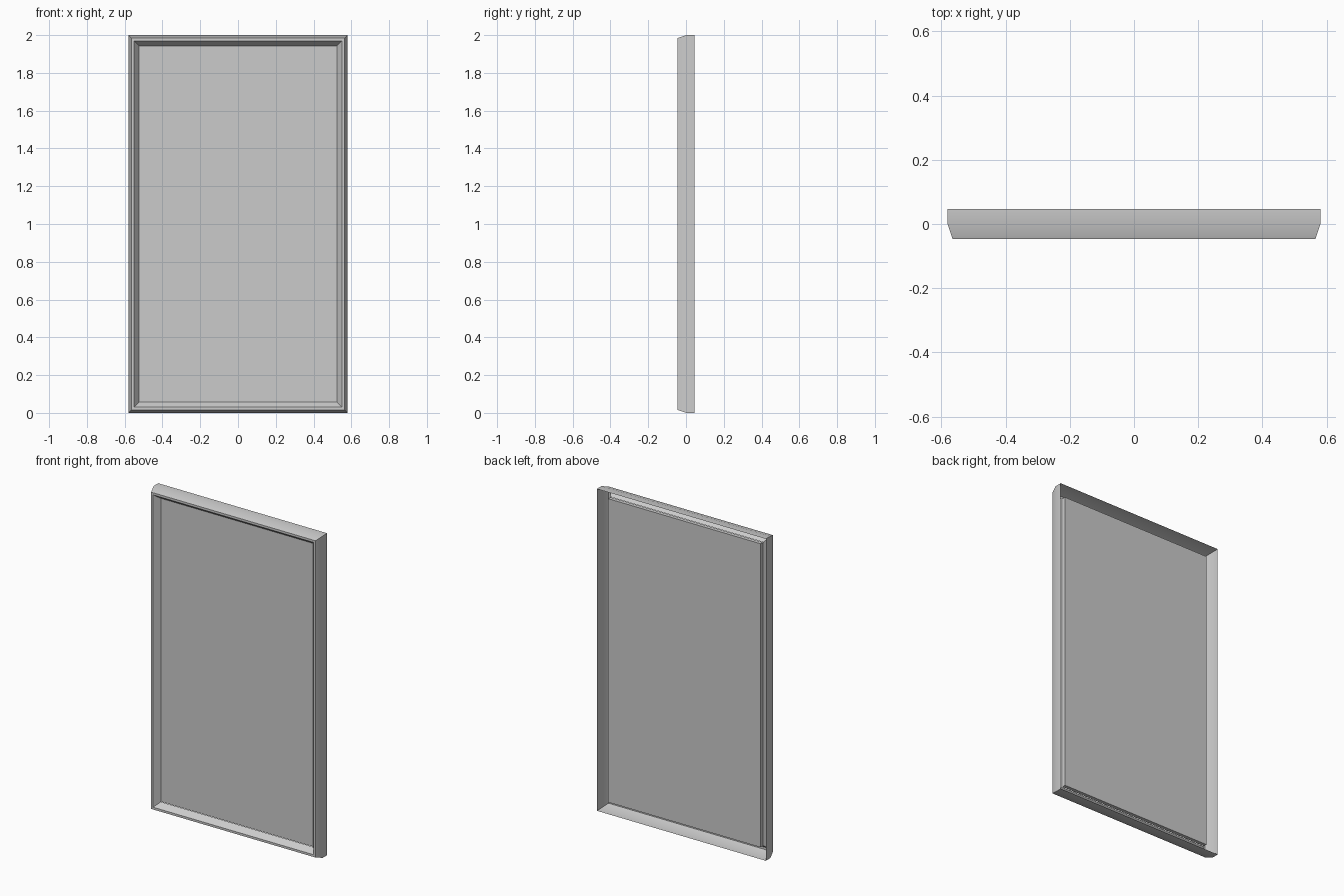
import bpy, bmesh, math

if "Cube" in bpy.data.objects:
    bpy.data.objects.remove(bpy.data.objects["Cube"])

HALF_W, HEIGHT = 0.581, 2.0

# Rail cross-section, from open back edge round to the inner lip: (inset from outer edge, y)
PROFILE = [(0.0, 0.046), (0.0, 0.002), (0.016, -0.046), (0.030, -0.046), (0.057, -0.010)]
PANEL_INSET, PANEL_FRONT, PANEL_BACK = 0.057, -0.007, 0.016


def finish(name, bm):
    mesh = bpy.data.meshes.new(name)
    bm.to_mesh(mesh)
    bm.free()
    obj = bpy.data.objects.new(name, mesh)
    bpy.context.collection.objects.link(obj)
    return obj


def ring(bm, inset, y):
    w, lo, hi = HALF_W - inset, inset, HEIGHT - inset
    return [bm.verts.new(c) for c in ((-w, y, lo), (w, y, lo), (w, y, hi), (-w, y, hi))]


def loft(bm, rings):
    for a, b in zip(rings, rings[1:]):
        for i in range(4):
            j = (i + 1) % 4
            bm.faces.new((a[i], a[j], b[j], b[i]))


# Mitred frame: thin shell, hollow and open at the back
bm = bmesh.new()
loft(bm, [ring(bm, *p) for p in PROFILE])
frame = finish("frame", bm)

# Flat slab held by the inner lip
bm = bmesh.new()
front, back = ring(bm, PANEL_INSET, PANEL_FRONT), ring(bm, PANEL_INSET, PANEL_BACK)
loft(bm, [back, front])
bm.faces.new(front)
bm.faces.new(back[::-1])
panel = finish("panel", bm)

# Soften only the shallow outer chamfer
bpy.context.view_layer.objects.active = frame
frame.select_set(True)
bpy.ops.object.shade_smooth_by_angle(angle=math.radians(30))
